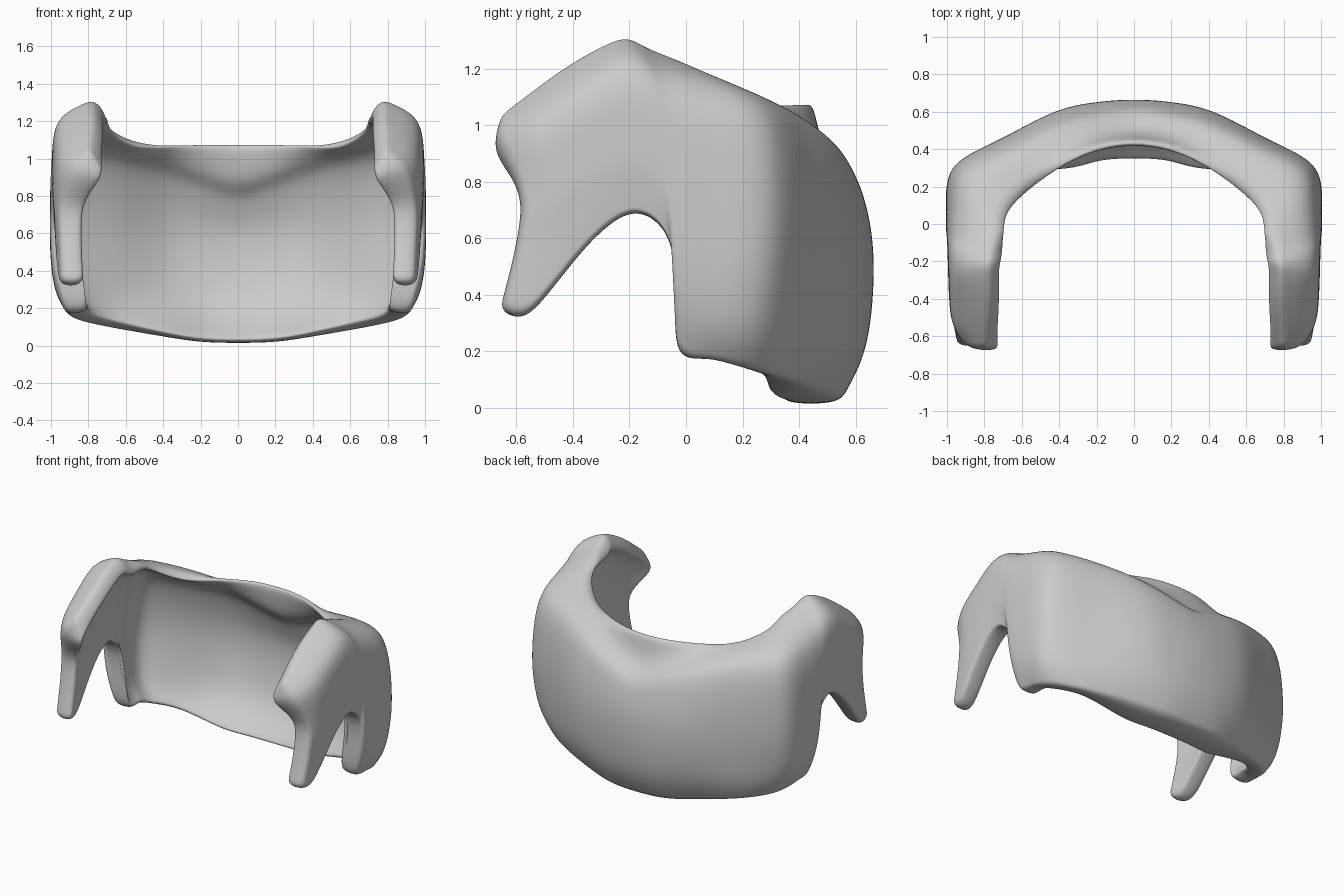
import bpy, bmesh
from mathutils import Vector

if "Cube" in bpy.data.objects:
    bpy.data.objects.remove(bpy.data.objects["Cube"])

# Outer-surface ribs, each running bottom -> top rim; right half only
BACK = [
    [(0, .54, .01), (0, .64, .22), (0, .665, .56), (0, .6, .83), (0, .455, 1.075)],
    [(.2, .53, .015), (.2, .63, .23), (.2, .65, .58), (.2, .575, .885), (.2, .425, 1.075)],
    [(.4, .475, .04), (.42, .575, .25), (.42, .605, .6), (.41, .525, .95), (.38, .345, 1.07)],
    [(.68, .37, .085), (.71, .43, .26), (.71, .455, .65), (.68, .40, 1.02), (.56, .23, 1.10)],
    [(.86, .24, .125), (.95, .28, .3), (.975, .315, .65), (.91, .28, 1.06), (.70, .09, 1.175)],
    [(.91, .08, .165), (.985, .1, .32), (1.005, .1, .65), (.96, .09, 1.09), (.73, -.04, 1.24)],
]
ARM = [
    [(.92, -.04, .20), (.985, -.04, .4), (1.005, -.03, .7), (.97, -.06, 1.13), (.75, -.14, 1.285)],
    [(.97, -.04, .57), (.99, -.06, .68), (1.0, -.08, .86), (.965, -.14, 1.19), (.76, -.2, 1.315)],
    [(.98, -.19, .70), (.99, -.19, .8), (.995, -.2, .94), (.965, -.25, 1.20), (.77, -.255, 1.31)],
    [(.975, -.38, .54), (.985, -.37, .7), (.99, -.36, .87), (.96, -.40, 1.11), (.77, -.41, 1.23)],
    [(.96, -.56, .315), (.97, -.5, .58), (.98, -.49, .76), (.95, -.56, 1.0), (.78, -.56, 1.12)],
    [(.94, -.66, .35), (.95, -.605, .57), (.945, -.59, .75), (.88, -.675, .94), (.79, -.66, 1.04)],
]
# Inward plan direction of each back rib, and wall (depth, rise) per row
INWARD = [(0, -1), (-.1, -1), (-.3, -.95), (-.45, -.9), (-.8, -.6), (-1, 0)]
BACK_WALL = [(.22, .005), (.13, 0), (.085, 0), (.085, -.03), (.04, 0)]
CORNER_WALL = [(.12, .03), (.11, .02), (.09, 0), (.1, -.05), (.05, -.04)]
ARM_WALL = [(.12, 0), (.12, 0), (.13, 0), (.16, -.06), (.06, -.09)]


def inner_rib(rib, direction, wall):
    return [(x + direction[0] * d, y + direction[1] * d, z + h)
            for (x, y, z), (d, h) in zip(rib, wall)]


def smooth_path(points, steps):
    """Curve passing through every point."""
    pts = [Vector(p) for p in points]
    out = []
    for i in range(len(pts) - 1):
        a, b = pts[i], pts[i + 1]
        ta = (b - pts[max(i - 1, 0)]) * .5
        tb = (pts[min(i + 2, len(pts) - 1)] - a) * .5
        for k in range(steps):
            t = k / steps
            out.append(a * (2*t**3 - 3*t*t + 1) + ta * (t**3 - 2*t*t + t)
                       + b * (3*t*t - 2*t**3) + tb * (t**3 - t*t))
    out.append(pts[-1])
    return out


def lofted_verts(bm, half, dent):
    """Mirror the ribs and loft between them; dent presses in the V crease."""
    ribs = [[(-x, y, z) for x, y, z in rib] for rib in reversed(half[1:])] + half
    rows = [smooth_path(r, 2) for r in zip(*[smooth_path(rib, 3) for rib in ribs])]
    for j, amount in dent.items():
        for p in rows[j]:
            fade = max(0, 1 - abs(p.x) / .6)
            p.y -= amount * fade
            p.z -= amount * fade
    return [[bm.verts.new(p) for p in row] for row in rows]


def skin(bm, a, b, c, d):
    bm.faces.new((a, b, c, d)).smooth = True


outer_half = BACK + ARM
inner_half = [inner_rib(r, d, BACK_WALL if i < 3 else CORNER_WALL)
              for i, (r, d) in enumerate(zip(BACK, INWARD))]
inner_half += [inner_rib(r, (-1, 0), ARM_WALL) for r in ARM]

bm = bmesh.new()
outer = lofted_verts(bm, outer_half, {10: .045, 11: .03})
inner = lofted_verts(bm, inner_half, {10: .035, 11: .02})
nj, ni = len(outer), len(outer[0])
for j in range(nj - 1):
    for i in range(ni - 1):
        skin(bm, outer[j][i], outer[j+1][i], outer[j+1][i+1], outer[j][i+1])
        skin(bm, inner[j][i], inner[j][i+1], inner[j+1][i+1], inner[j+1][i])

# Rim joining the two skins
loop = ([(0, i) for i in range(ni)] + [(j, ni - 1) for j in range(1, nj)]
        + [(nj - 1, i) for i in range(ni - 2, -1, -1)] + [(j, 0) for j in range(nj - 2, 0, -1)])
for (j, i), (l, k) in zip(loop, loop[1:] + loop[:1]):
    skin(bm, outer[j][i], outer[l][k], inner[l][k], inner[j][i])
bmesh.ops.recalc_face_normals(bm, faces=bm.faces)

mesh = bpy.data.meshes.new("wraparound_guard")
bm.to_mesh(mesh)
bm.free()
guard = bpy.data.objects.new("wraparound_guard", mesh)
bpy.context.collection.objects.link(guard)

# Rounded rim
soft = guard.modifiers.new("soft_rim", 'SUBSURF')
soft.levels = soft.render_levels = 3
